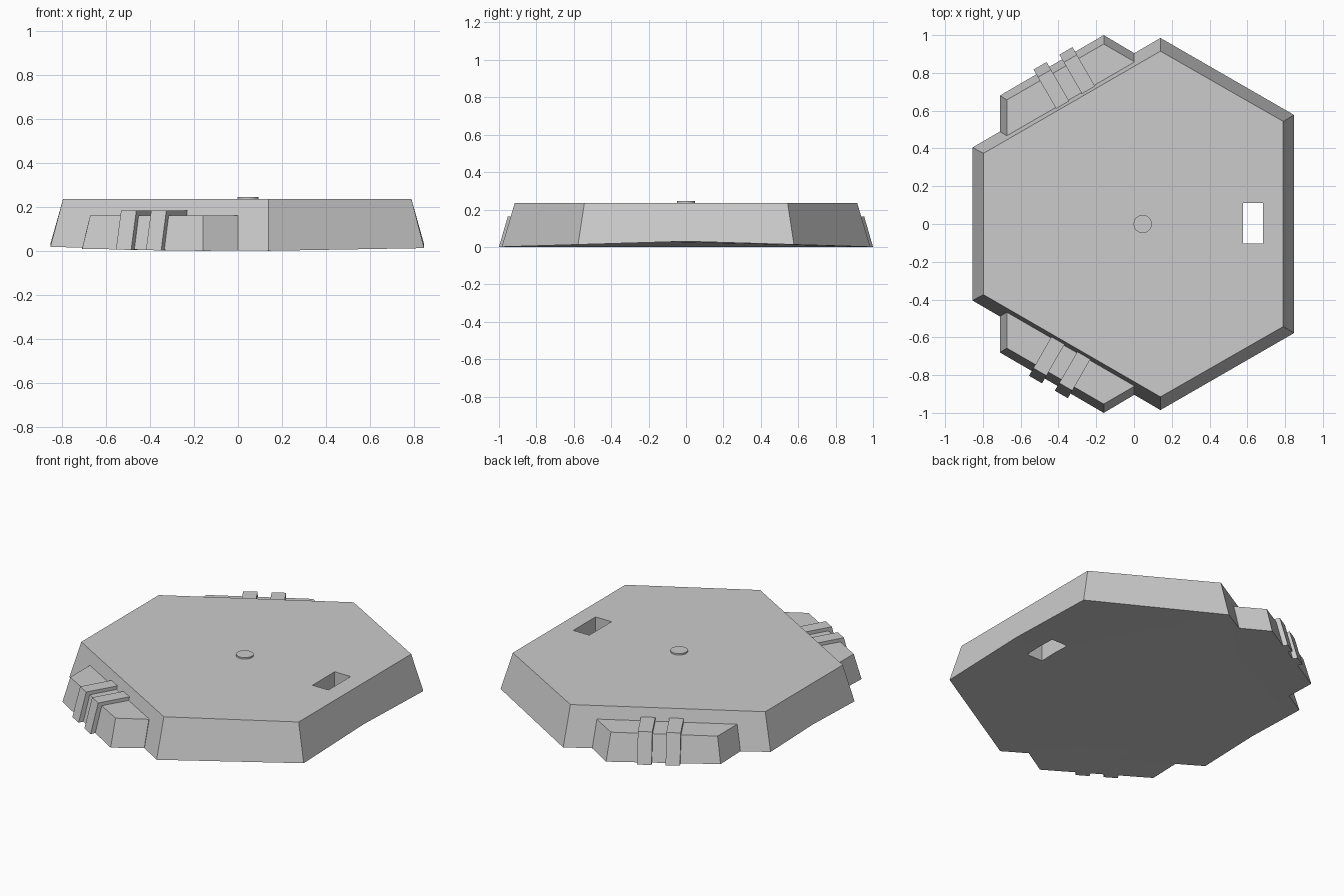
import bpy, bmesh
from mathutils import Vector

cube = bpy.data.objects.get("Cube")
if cube:
    bpy.data.objects.remove(cube, do_unlink=True)

grey = bpy.data.materials.new("light_grey")
grey.use_nodes = True
colour = (0.6, 0.6, 0.6, 1)
grey.diffuse_color = colour
grey.node_tree.nodes["Principled BSDF"].inputs["Base Color"].default_value = colour


def underside(y):
    """Height of the shallow, ridged underside."""
    return 0.03 * (1 - min(abs(y), 1))


def loft(name, base, top, height):
    """Tapered solid between two outlines, with the underside folded at y = 0."""
    bm = bmesh.new()
    low = [bm.verts.new((x, y, 0)) for x, y in base]
    high = [bm.verts.new((x, y, height)) for x, y in top]
    bm.faces.new(low)
    bm.faces.new(high)
    n = len(low)
    for i in range(n):
        j = (i + 1) % n
        bm.faces.new((low[i], low[j], high[j], high[i]))
    bmesh.ops.bisect_plane(bm, geom=bm.verts[:] + bm.edges[:] + bm.faces[:],
                           plane_co=(0, 0, 0), plane_no=(0, 1, 0))
    for v in bm.verts:
        if v.co.z < 0.001:
            v.co.z = underside(v.co.y)
    bmesh.ops.dissolve_limit(bm, angle_limit=0.01, verts=bm.verts, edges=bm.edges)
    bmesh.ops.recalc_face_normals(bm, faces=bm.faces)
    mesh = bpy.data.meshes.new(name)
    bm.to_mesh(mesh)
    bm.free()
    mesh.materials.append(grey)
    obj = bpy.data.objects.new(name, mesh)
    bpy.context.collection.objects.link(obj)
    return obj


def both_sides(half):
    """Complete an outline by mirroring it across y = 0."""
    return half + [(x, -y) for x, y in reversed(half)]


# Six-sided body
body = loft("body", both_sides([(-0.855, 0.405), (0.14, 0.985), (0.848, 0.577)]),
            both_sides([(-0.797, 0.374), (0.14, 0.915), (0.79, 0.543)]), 0.236)

# Rectangular slot right through the body
bpy.ops.mesh.primitive_cube_add(size=1, location=(0.63, 0.003, 0.1))
cutter = bpy.context.object
cutter.name = "slot_cutter"
cutter.scale = (0.108, 0.215, 1)
cutter.hide_render = True
cutter.data.materials.append(grey)
cut = body.modifiers.new("slot", 'BOOLEAN')
cut.operation = 'DIFFERENCE'
cut.solver = 'EXACT'
cut.object = cutter
bpy.context.view_layer.objects.active = body
bpy.ops.object.modifier_apply(modifier=cut.name)
bpy.data.objects.remove(cutter, do_unlink=True)

# Round button on top
bpy.ops.mesh.primitive_cylinder_add(vertices=32, radius=0.048, depth=0.03,
                                    location=(0.046, 0, 0.23))
button = bpy.context.object
button.name = "button"
button.data.materials.append(grey)
bpy.ops.object.shade_smooth_by_angle()

# Side ledges, each with two raised ribs
corner = Vector((-0.71, 0.68))
along = Vector((0.866, 0.5))
outward = Vector((-0.5, 0.866))


def on_ledge(s, p, side):
    q = corner + along * s + outward * p
    return (q.x, q.y * side)


for side, label, shift in ((1, "back", 0.028), (-1, "front", 0)):
    base = [(-0.71, 0.40), (-0.71, 0.68), (-0.16, 1.0), (0, 0.905), (0, 0.75)]
    top = [(-0.673, 0.40), (-0.673, 0.657), (-0.16, 0.953), (0, 0.86), (0, 0.75)]
    loft(label + "_ledge", [(x, y * side) for x, y in base],
         [(x, y * side) for x, y in top], 0.162)
    for number, start in enumerate((0.195, 0.353), 1):
        s, e = start + shift, start + shift + 0.08
        base = [on_ledge(a, p, side) for a, p in ((s, -0.24), (s, 0.03), (e, 0.03), (e, -0.24))]
        top = [on_ledge(a, p, side) for a, p in ((s, -0.24), (s, -0.017), (e, -0.017), (e, -0.24))]
        loft(f"{label}_rib_{number}", base, top, 0.183)
